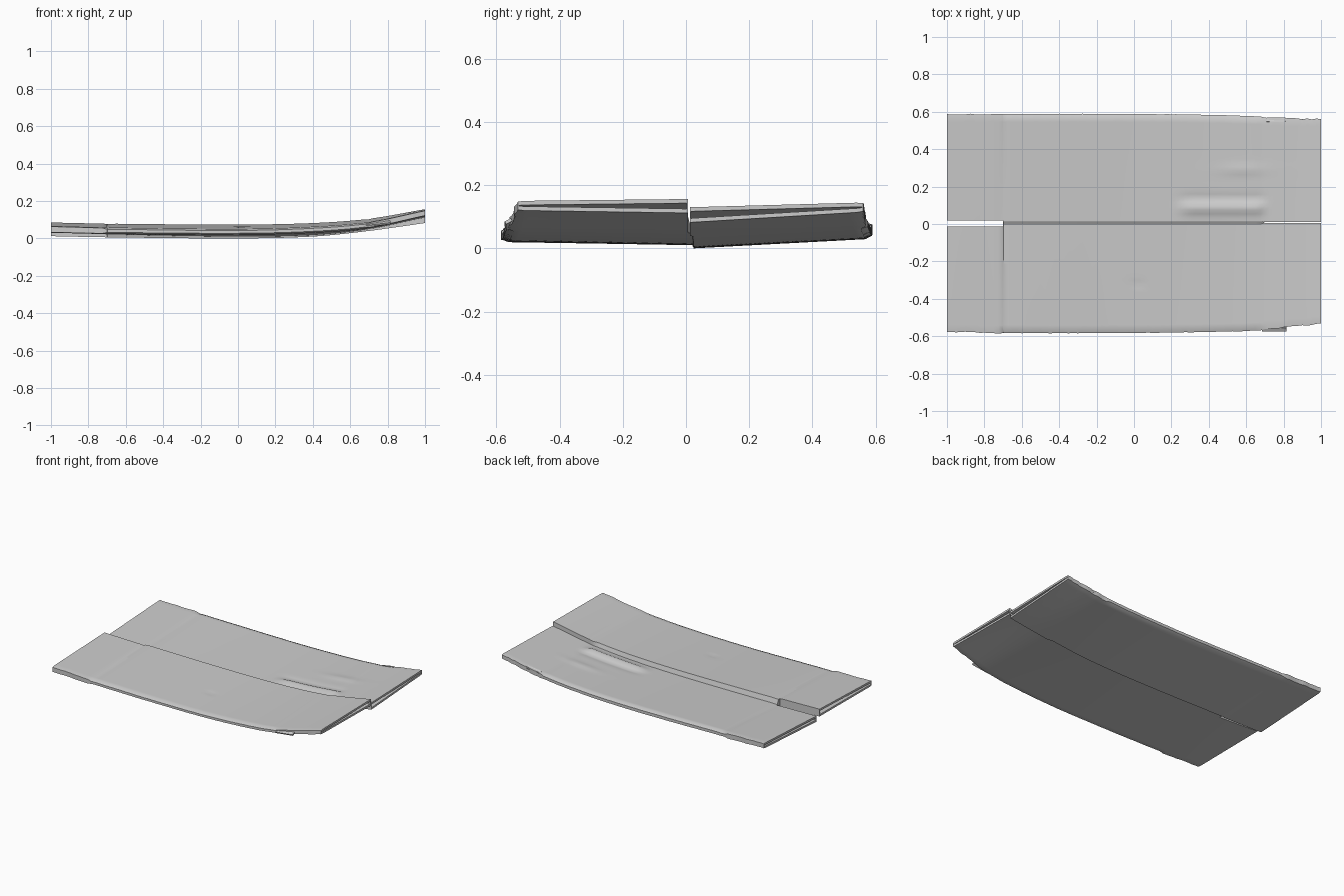
import bpy, bmesh, math, random

if "Cube" in bpy.data.objects:
    bpy.data.objects.remove(bpy.data.objects["Cube"])

random.seed(4)
N = 28          # points across each panel
WALL = 0.013    # board thickness at the open ends
KEYS = [-1.0, -0.7, 0.0, 0.4, 0.7, 1.0]


def curve(vals, x):
    """Smooth interpolation of a value along the length."""
    n = len(KEYS)
    i = max(j for j in range(n - 1) if x >= KEYS[j] - 1e-6)

    def slope(j):
        a, b = max(j - 1, 0), min(j + 1, n - 1)
        return (vals[b] - vals[a]) / (KEYS[b] - KEYS[a])
    h = KEYS[i + 1] - KEYS[i]
    t = (x - KEYS[i]) / h
    return ((2*t**3 - 3*t**2 + 1) * vals[i] + (t**3 - 2*t**2 + t) * h * slope(i)
            + (3*t**2 - 2*t**3) * vals[i + 1] + (t**3 - t**2) * h * slope(i + 1))


def bump(v, centre, width):
    return math.exp(-((v - centre) / width) ** 2)


def ramp(v, a, b):
    t = min(max((v - a) / (b - a), 0), 1)
    return t * t * (3 - 2 * t)


def wrinkle(x, y):
    """Creases at the flap folds and crushed ridges by the seam."""
    z = -0.004 * bump(x, -0.69, 0.012) - 0.004 * bump(x, 0.69, 0.015)
    on = ramp(x, 0.2, 0.32) * (1 - ramp(x, 0.66, 0.72))
    z += on * (0.016 * bump(y, 0.085, 0.03) - 0.006 * bump(y, 0.14, 0.02))
    z += 0.006 * bump(x, 0.58, 0.12) * bump(y, 0.29, 0.025)
    z -= 0.004 * bump(x, 0.02, 0.03) * bump(y, -0.32, 0.015)
    return z


def panel(name, side, in_top, in_bot, out_top, out_bot, edge):
    jitter = {}

    def section(x, slot, inset=0.0):
        """Closed ring of points across the panel at x."""
        if slot:
            y0t = y0b = 0.02 if side > 0 else -0.014
        elif x > 0.7:
            y0t = y0b = 0.012 if side > 0 else 0.006
        else:
            y0t, y0b = (0.012, 0.024) if side > 0 else (0.0, 0.02)
        y1 = curve(edge, x)
        if x > 0.695:
            y1 -= side * 0.006
        flap = abs(x) > 0.7
        y1 += jitter.setdefault(round(x, 4), random.uniform(-1, 1) * (0.003 if flap else 0.001))
        top, bot = [], []
        for k in range(N):
            s = k / (N - 1)
            s = s if k < N - 1 else 1.0
            yt, yb = y0t + (y1 - y0t) * s, y0b + (y1 - y0b) * s
            zt = curve(in_top, x) * (1 - s) + curve(out_top, x) * s + wrinkle(x, yt)
            zb = curve(in_bot, x) * (1 - s) + curve(out_bot, x) * s
            if k == N - 1:                      # folded long edge
                mid, r = (zt + zb) / 2, (0.85 if flap else 0.5)
                zt, zb = mid + (zt - mid) * r, mid + (zb - mid) * r
            if inset:
                mid = (zt + zb) / 2
                half = max((zt - zb) / 2 - WALL, 0.001) * (1 if inset == 1 else 0.15)
                zt, zb = mid + half, mid - half
                yt -= (side * 0.004 if k == N - 1 else -side * 0.004 if k == 0 else 0)
                yb -= (side * 0.004 if k == N - 1 else -side * 0.004 if k == 0 else 0)
            top.append((x, yt, zt))
            bot.append((x, yb, zb))
        return top + bot[::-1]

    xs_slot = [-1 + 0.025 * i for i in range(13)]
    xs_body = [-0.699] + [-0.7 + 0.025 * i for i in range(1, 69)]
    # hollow left mouth, outer skin, hollow right mouth
    rings = [section(-0.75, True, 2), section(-1, True, 1)]
    rings += [section(x, True) for x in xs_slot] + [section(x, False) for x in xs_body]
    rings += [section(1, False, 1), section(0.75, False, 2)]

    bm = bmesh.new()
    loops = [[bm.verts.new(p) for p in r] for r in rings]
    m = 2 * N
    for a, b in zip(loops, loops[1:]):
        for k in range(m):
            bm.faces.new((a[k], a[(k + 1) % m], b[(k + 1) % m], b[k]))
    for lp in (loops[0], loops[-1]):
        for k in range(N - 1):
            bm.faces.new((lp[k], lp[k + 1], lp[m - 2 - k], lp[m - 1 - k]))
    bmesh.ops.recalc_face_normals(bm, faces=bm.faces)
    me = bpy.data.meshes.new(name)
    bm.to_mesh(me)
    bm.free()
    ob = bpy.data.objects.new(name, me)
    bpy.context.collection.objects.link(ob)
    bpy.context.view_layer.objects.active = ob
    ob.select_set(True)
    bpy.ops.object.shade_smooth_by_angle(angle=math.radians(35))
    ob.select_set(False)
    return ob


# Two flattened panels, the front one stepping up over the seam
panel("front_panel", -1,
      [.085, .079, .074, .082, .105, .156], [.035, .022, .010, .018, .050, .112],
      [.066, .058, .050, .062, .088, .150], [.030, .024, .020, .030, .056, .120],
      [-.575, -.583, -.582, -.577, -.567, -.540])
panel("back_panel", 1,
      [.052, .047, .045, .055, .080, .130], [.012, .006, .000, .010, .040, .082],
      [.080, .076, .070, .078, .100, .145], [.045, .038, .030, .040, .063, .115],
      [.586, .588, .588, .583, .574, .566])


# Torn scraps of board at the flap corners
def scrap(name, x, y, z, length, tilt):
    bpy.ops.mesh.primitive_cube_add(size=1, location=(x, y, z), rotation=(tilt, -0.12, 0))
    ob = bpy.context.object
    ob.name = name
    ob.scale = (length, 0.022, 0.010)


scrap("front_torn_corner", 0.75, -0.562, 0.078, 0.13, 0.5)
scrap("back_torn_corner", 0.76, 0.556, 0.100, 0.10, -0.4)
